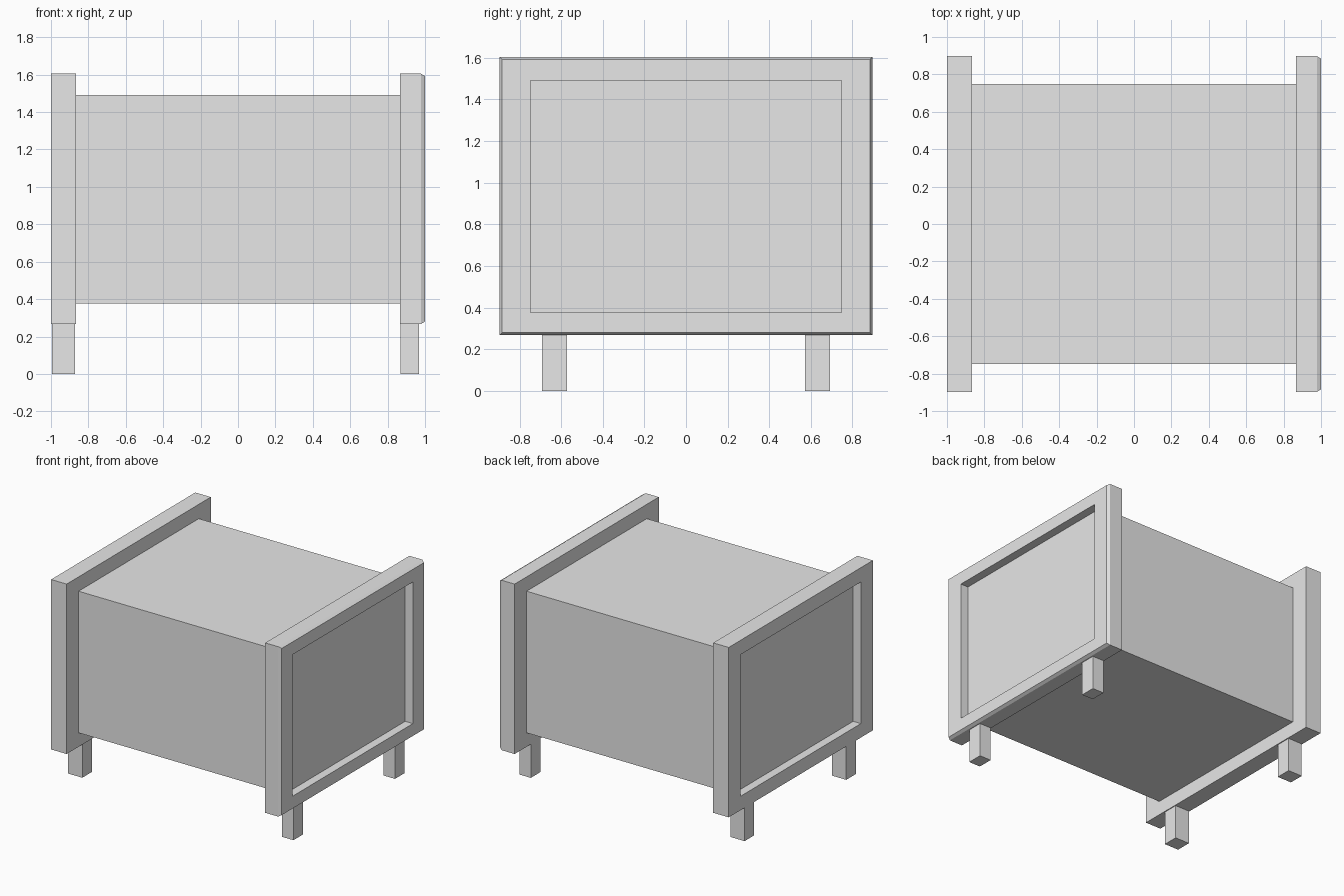
import bpy
import bmesh

cube = bpy.data.objects.get("Cube")
if cube:
    bpy.data.objects.remove(cube, do_unlink=True)

grey = bpy.data.materials.new("light_grey")
grey.use_nodes = True
grey.diffuse_color = (0.8, 0.8, 0.8, 1)
grey.node_tree.nodes["Principled BSDF"].inputs["Base Color"].default_value = (0.8, 0.8, 0.8, 1)

# Shared rectangles, as (half depth, bottom, top)
BODY = (0.748, 0.377, 1.492)
RIM = (0.897, 0.267, 1.605)
RECESS_X = 0.933


def add_object(name, bm):
    bmesh.ops.recalc_face_normals(bm, faces=bm.faces)
    mesh = bpy.data.meshes.new(name)
    bm.to_mesh(mesh)
    bm.free()
    mesh.materials.append(grey)
    obj = bpy.data.objects.new(name, mesh)
    bpy.context.collection.objects.link(obj)


def add_ring(bm, x, rect, inset=0.0):
    """Rectangle of vertices standing across the x axis."""
    d, low, high = rect
    d, low, high = d - inset, low + inset, high - inset
    return [bm.verts.new((x, y, z)) for y, z in
            ((-d, low), (d, low), (d, high), (-d, high))]


def bridge(bm, a, b):
    for i in range(len(a)):
        j = (i + 1) % len(a)
        bm.faces.new((a[i], a[j], b[j], b[i]))


def add_box(name, x0, x1, y0, y1, z0, z1):
    bm = bmesh.new()
    bmesh.ops.create_cube(bm, size=1)
    for v in bm.verts:
        v.co.x = x1 if v.co.x > 0 else x0
        v.co.y = y1 if v.co.y > 0 else y0
        v.co.z = z1 if v.co.z > 0 else z0
    add_object(name, bm)


def add_end_frame(name, side, chamfer_start=None):
    """Rectangular frame around the body end, optionally chamfered outside."""
    bm = bmesh.new()
    rings = [add_ring(bm, side * 0.865, BODY), add_ring(bm, side * 0.865, RIM)]
    if chamfer_start:
        rings.append(add_ring(bm, side * chamfer_start, RIM))
        rings.append(add_ring(bm, side, RIM, 0.013))
    else:
        rings.append(add_ring(bm, side, RIM))
    rings.append(add_ring(bm, side, BODY))
    for i, ring in enumerate(rings):
        bridge(bm, ring, rings[(i + 1) % len(rings)])
    add_object(name, bm)


# Main body, its ends forming the recessed panels
add_box("body", -RECESS_X, RECESS_X, -BODY[0], BODY[0], BODY[1], BODY[2])

# End frames
add_end_frame("left_end_frame", 1, chamfer_start=0.978)
add_end_frame("right_end_frame", -1)

# Four legs
for side, x0, x1 in (("left", 0.868, 0.967), ("right", -0.995, -0.872)):
    add_box("front_" + side + "_leg", x0, x1, -0.692, -0.572, 0, RIM[1])
    add_box("back_" + side + "_leg", x0, x1, 0.572, 0.692, 0, RIM[1])
